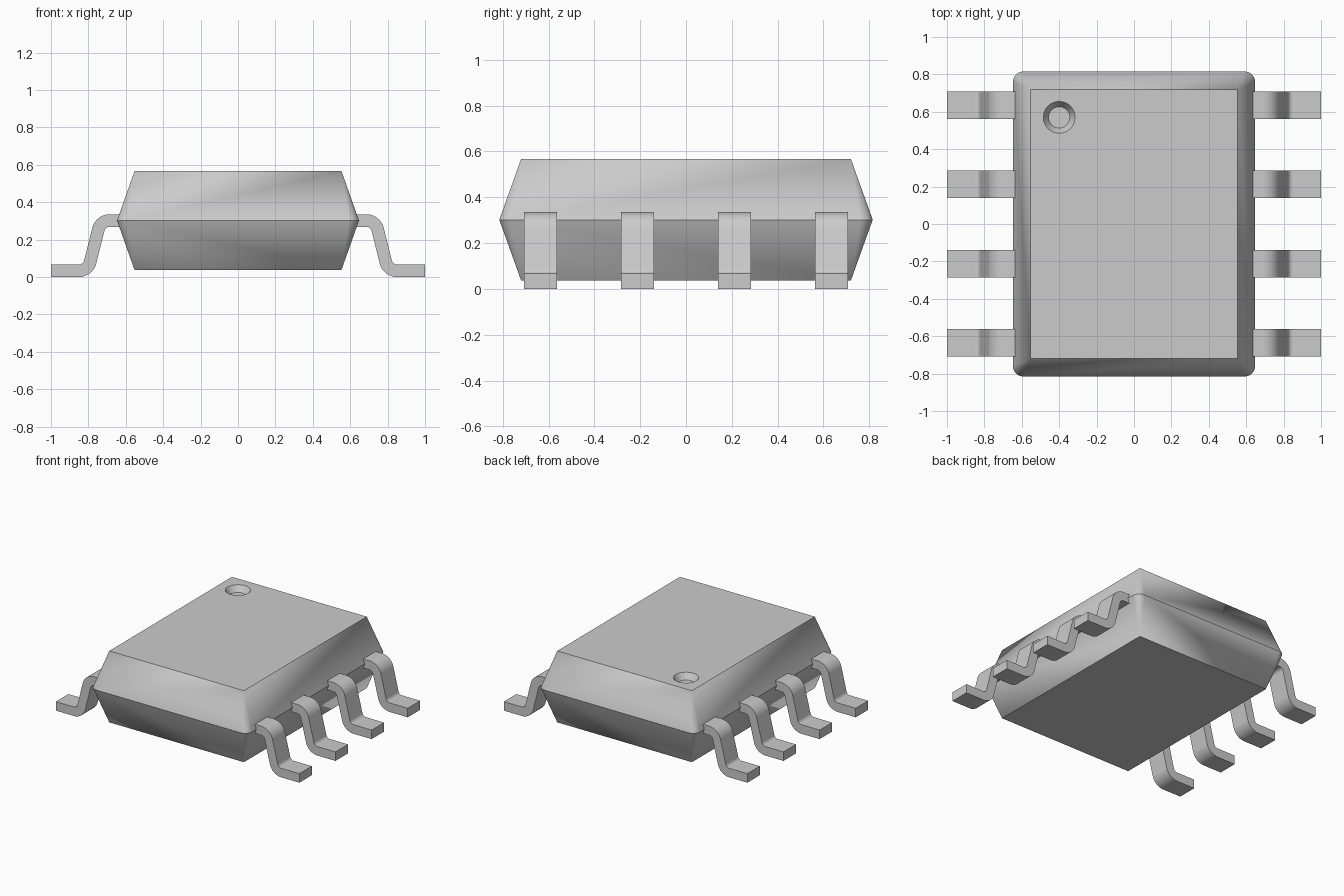
import bpy, bmesh, math
from mathutils import Vector

old = bpy.data.objects.get("Cube")
if old:
    bpy.data.objects.remove(old)

grey = bpy.data.materials.new("light_grey")
grey.use_nodes = True
grey.diffuse_color = (0.6, 0.6, 0.6, 1)
grey.node_tree.nodes["Principled BSDF"].inputs["Base Color"].default_value = (0.6, 0.6, 0.6, 1)


def make_object(name, bm):
    bmesh.ops.recalc_face_normals(bm, faces=bm.faces)
    mesh = bpy.data.meshes.new(name)
    bm.to_mesh(mesh)
    bm.free()
    mesh.materials.append(grey)
    obj = bpy.data.objects.new(name, mesh)
    bpy.context.collection.objects.link(obj)
    return obj


def activate(obj):
    bpy.ops.object.select_all(action="DESELECT")
    obj.select_set(True)
    bpy.context.view_layer.objects.active = obj


def smooth(obj):
    activate(obj)
    bpy.ops.object.shade_smooth_by_angle(angle=math.radians(25))
    mod = obj.modifiers.new("flat_face_normals", "WEIGHTED_NORMAL")
    mod.keep_sharp = True


# Body: rounded waist tapering to sharp-cornered top and bottom
def build_body():
    half_x, half_y, radius, steps = 0.647, 0.815, 0.055, 8
    corners = [(1, 1), (-1, 1), (-1, -1), (1, -1)]
    bm = bmesh.new()
    waist = []
    for i, (sx, sy) in enumerate(corners):
        arc = []
        for k in range(steps + 1):
            a = math.pi / 2 * (i + k / steps)
            arc.append(bm.verts.new((sx * (half_x - radius) + radius * math.cos(a),
                                     sy * (half_y - radius) + radius * math.sin(a), 0.302)))
        waist.append(arc)
    for z in (0.567, 0.037):
        cap = [bm.verts.new((sx * 0.553, sy * 0.72, z)) for sx, sy in corners]
        bm.faces.new(cap)
        for i, arc in enumerate(waist):
            for a, b in zip(arc, arc[1:]):
                bm.faces.new((a, b, cap[i]))
            j = (i + 1) % 4
            bm.faces.new((arc[-1], waist[j][0], cap[j], cap[i]))
    return make_object("body", bm)


body = build_body()

# Conical dimple marking the first lead
depth, rise = 0.045, 0.02
slope = (0.085 - 0.057) / depth
bpy.ops.mesh.primitive_cone_add(vertices=40, radius1=0.057, radius2=0.085 + slope * rise,
                                depth=depth + rise,
                                location=(-0.4, 0.57, 0.567 + (rise - depth) / 2))
cutter = bpy.context.object
cutter.name = "dimple_cutter"
cutter.hide_render = True
cutter.data.materials.append(grey)
cut = body.modifiers.new("dimple", "BOOLEAN")
cut.operation = "DIFFERENCE"
cut.object = cutter
activate(body)
bpy.ops.object.modifier_apply(modifier=cut.name)
bpy.data.objects.remove(cutter)
smooth(body)


# Leads: a bent strip following a filleted centre line
def fillet(before, corner, after, radius, steps=10):
    d1, d2 = (before - corner).normalized(), (after - corner).normalized()
    half = d1.angle(d2) / 2
    centre = corner + (d1 + d2).normalized() * radius / math.sin(half)
    start = corner + d1 * radius / math.tan(half) - centre
    end = corner + d2 * radius / math.tan(half) - centre
    return [centre + start.slerp(end, k / steps) * radius for k in range(steps + 1)]


def build_lead(name, side, y, width=0.146, thickness=0.067):
    a, b, c, d = [Vector(p) for p in ((0.59, 0.302), (0.735, 0.302), (0.802, 0.0335), (1, 0.0335))]
    path = [a] + fillet(a, b, c, 0.062) + fillet(b, c, d, 0.062) + [d]
    upper, lower = [], []
    for i, p in enumerate(path):
        t = (path[min(i + 1, len(path) - 1)] - path[max(i - 1, 0)]).normalized()
        # Straight ends stay square to the flats
        if i in (0, len(path) - 1):
            t = Vector((1, 0))
        n = Vector((-t.y, t.x)) * thickness / 2
        upper.append(p + n)
        lower.append(p - n)
    # Level the tangent points where bends meet the flats
    for i in (1, -2):
        offset = Vector((0, thickness / 2))
        upper[i], lower[i] = path[i] + offset, path[i] - offset
    bm = bmesh.new()
    ring = [bm.verts.new((side * p.x, y - width / 2, p.y)) for p in upper + lower[::-1]]
    face = bm.faces.new(ring)
    out = bmesh.ops.extrude_face_region(bm, geom=[face])
    moved = [v for v in out["geom"] if isinstance(v, bmesh.types.BMVert)]
    bmesh.ops.translate(bm, verts=moved, vec=(0, width, 0))
    smooth(make_object(name, bm))


for side, label in ((1, "left"), (-1, "right")):
    for i in range(4):
        build_lead(f"{label}_lead_{i + 1}", side, (1.5 - i) * 0.4235)
